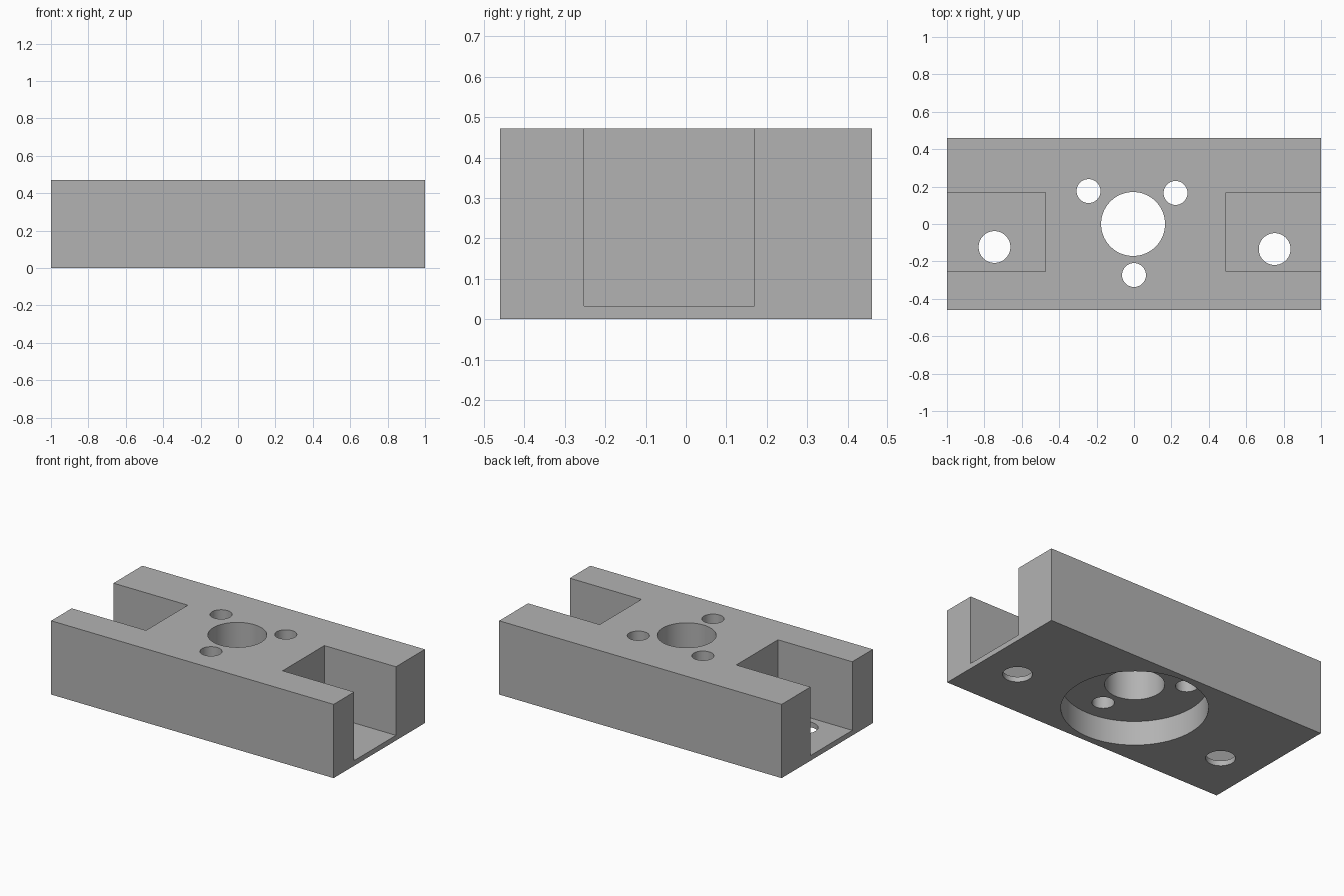
import bpy
import bmesh
import math
from mathutils import Matrix, Vector

HEIGHT = 0.472
HALF_DEPTH = 0.461

cube = bpy.data.objects.get("Cube")
if cube:
    bpy.data.objects.remove(cube, do_unlink=True)

grey = bpy.data.materials.new("plain_grey")
grey.use_nodes = True
colour = (0.45, 0.45, 0.45, 1)
grey.diffuse_color = colour
grey.node_tree.nodes["Principled BSDF"].inputs["Base Color"].default_value = colour


def make_object(name, bm):
    mesh = bpy.data.meshes.new(name)
    bm.to_mesh(mesh)
    bm.free()
    mesh.materials.append(grey)
    obj = bpy.data.objects.new(name, mesh)
    bpy.context.collection.objects.link(obj)
    return obj


def box(name, low, high):
    low, high = Vector(low), Vector(high)
    bm = bmesh.new()
    place = Matrix.Translation((low + high) / 2) @ Matrix.Diagonal((high - low).to_4d())
    bmesh.ops.create_cube(bm, size=1, matrix=place)
    return make_object(name, bm)


def cylinder(name, x, y, radius, bottom, top):
    bm = bmesh.new()
    bmesh.ops.create_cone(bm, cap_ends=True, segments=64, radius1=radius, radius2=radius,
                          depth=top - bottom,
                          matrix=Matrix.Translation((x, y, (top + bottom) / 2)))
    return make_object(name, bm)


# Solid block
block = box("mounting_block", (-1, -HALF_DEPTH, 0), (1, HALF_DEPTH, HEIGHT))

# Open slots at both ends, leaving a thin floor
cutters = [
    box("right_slot_cutter", (-1.1, -0.253, 0.033), (-0.474, 0.169, 0.6)),
    box("left_slot_cutter", (0.493, -0.253, 0.033), (1.1, 0.169, 0.6)),
]

# Round recess underneath
cutters.append(cylinder("recess_cutter", -0.005, 0, 0.42, -0.1, 0.155))

# Through holes: central bore, three bolt holes, two slot floor holes
holes = [
    ("bore", -0.005, 0, 0.171),
    ("back_right_bolt", -0.243, 0.176, 0.064),
    ("back_left_bolt", 0.222, 0.166, 0.064),
    ("front_bolt", 0, -0.273, 0.064),
    ("right_floor", -0.746, -0.123, 0.085),
    ("left_floor", 0.752, -0.134, 0.085),
]
for name, x, y, radius in holes:
    cutters.append(cylinder(name + "_cutter", x, y, radius, -0.2, 0.7))

# Cut everything out of the block
bpy.context.view_layer.objects.active = block
block.select_set(True)
for cutter in cutters:
    cut = block.modifiers.new(cutter.name, "BOOLEAN")
    cut.operation = "DIFFERENCE"
    cut.solver = "EXACT"
    cut.object = cutter
    bpy.ops.object.modifier_apply(modifier=cut.name)
    bpy.data.objects.remove(cutter, do_unlink=True)

bpy.ops.object.shade_smooth_by_angle(angle=math.radians(30))
